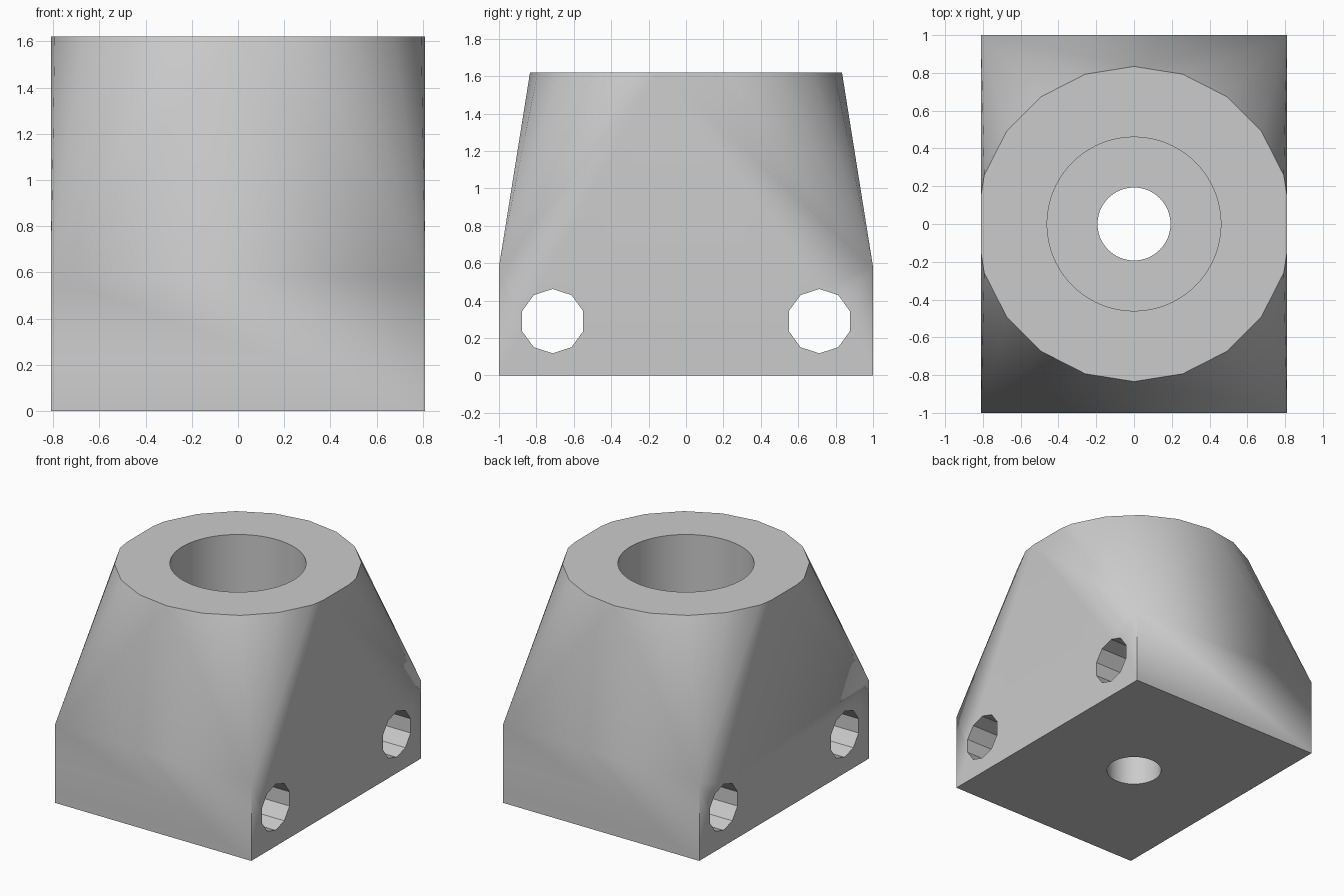
import bpy, bmesh, math

HALF_X, HALF_Y = 0.81, 1.0
BASE_H, TOP_H = 0.58, 1.62
TOP_R, SIDES = 0.834, 20

cube = bpy.data.objects.get("Cube")
if cube:
    bpy.data.objects.remove(cube, do_unlink=True)

grey = bpy.data.materials.new("light_grey")
grey.use_nodes = True
colour = (0.6, 0.6, 0.6, 1)
grey.diffuse_color = colour
grey.node_tree.nodes["Principled BSDF"].inputs["Base Color"].default_value = colour


def add_object(name, bm):
    mesh = bpy.data.meshes.new(name)
    bm.to_mesh(mesh)
    bm.free()
    mesh.materials.append(grey)
    obj = bpy.data.objects.new(name, mesh)
    bpy.context.collection.objects.link(obj)
    return obj


# Body: rectangular base blending up to a round top
bm = bmesh.new()
for x in (-HALF_X, HALF_X):
    for y in (-HALF_Y, HALF_Y):
        for z in (0, BASE_H):
            bm.verts.new((x, y, z))
for i in range(SIDES):
    a = math.tau * i / SIDES
    bm.verts.new((TOP_R * math.cos(a), TOP_R * math.sin(a), TOP_H))
bmesh.ops.convex_hull(bm, input=bm.verts)

# Trim the bulge of the round top flush with the base sides
for side in (-1, 1):
    geom = bm.verts[:] + bm.edges[:] + bm.faces[:]
    bmesh.ops.bisect_plane(bm, geom=geom, dist=1e-5, plane_co=(side * HALF_X, 0, 0),
                           plane_no=(side, 0, 0), clear_outer=True)
bmesh.ops.convex_hull(bm, input=bm.verts)
bmesh.ops.dissolve_limit(bm, angle_limit=0.005, verts=bm.verts, edges=bm.edges)
bmesh.ops.recalc_face_normals(bm, faces=bm.faces)
body = add_object("mount_body", bm)
bpy.context.view_layer.objects.active = body


def drill(name, radius, sides, depth, location, rotation=(0, 0, 0)):
    """Cut a straight hole into the body."""
    bm = bmesh.new()
    bmesh.ops.create_cone(bm, cap_ends=True, segments=sides, radius1=radius,
                          radius2=radius, depth=depth)
    cutter = add_object(name, bm)
    cutter.location, cutter.rotation_euler = location, rotation
    cutter.hide_render = True
    mod = body.modifiers.new(name, "BOOLEAN")
    mod.operation, mod.solver, mod.object = "DIFFERENCE", "EXACT", cutter
    bpy.context.view_layer.update()
    bpy.ops.object.modifier_apply(modifier=name)
    bpy.data.objects.remove(cutter, do_unlink=True)


# Wide socket in the top, narrow bore through the floor
drill("top_socket", 0.46, 96, 2, (0, 0, BASE_H + 1))
drill("centre_bore", 0.193, 64, 4, (0, 0, 0))

# Ten-sided cross holes near the front and back
for side in (-1, 1):
    drill("cross_hole", 0.172, 10, 4, (0, side * 0.713, 0.29),
          (math.pi / 2, 0, math.pi / 2))

# Vertex of each cross hole points along y; soft shading on shallow angles
bpy.ops.object.select_all(action="DESELECT")
body.select_set(True)
bpy.ops.object.shade_smooth_by_angle(angle=math.radians(30))
